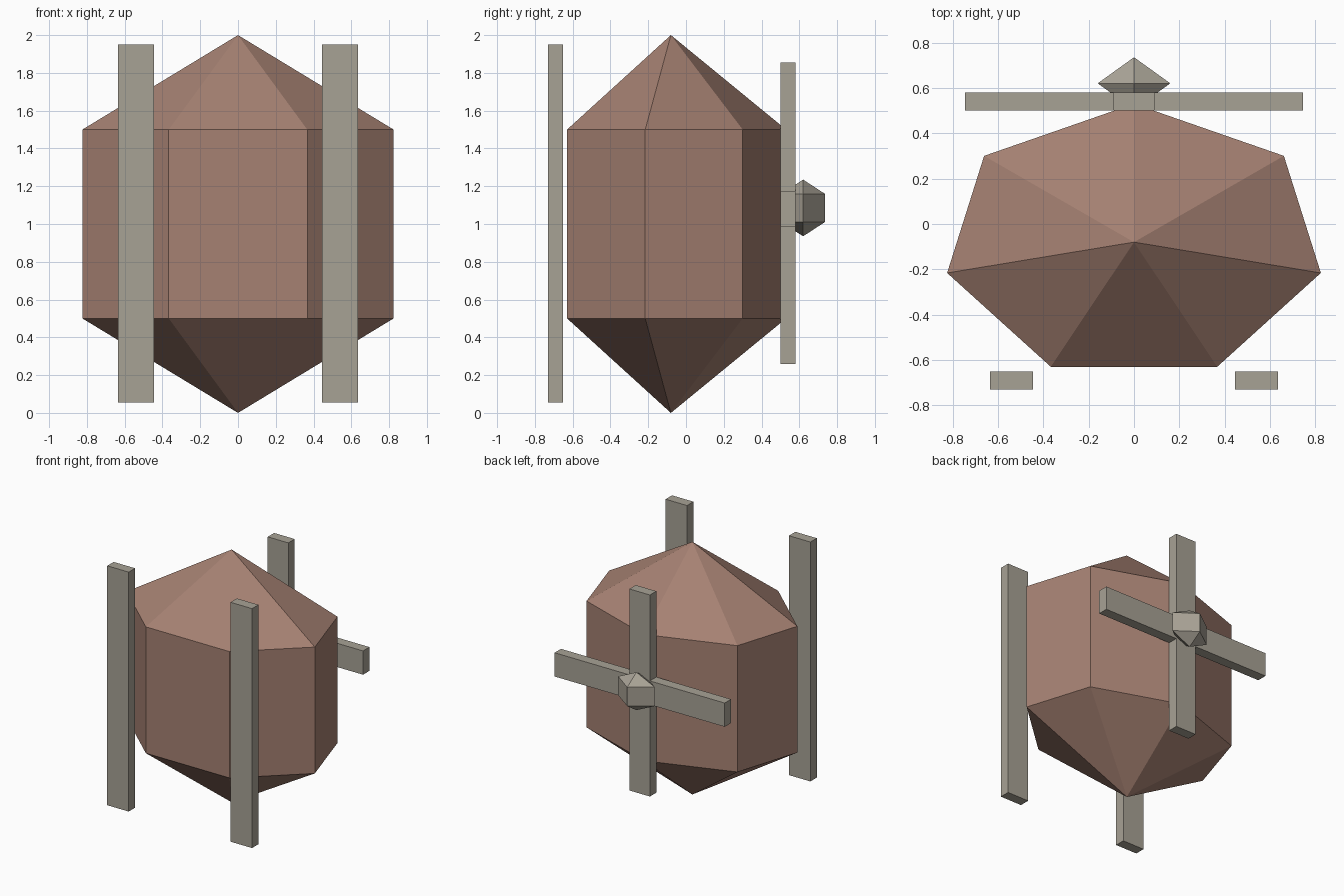
import bpy
import bmesh
from math import sin, cos, tau, pi

if "Cube" in bpy.data.objects:
    bpy.data.objects.remove(bpy.data.objects["Cube"])


def material(name, rgb):
    mat = bpy.data.materials.new(name)
    mat.diffuse_color = (*rgb, 1)
    mat.use_nodes = True
    mat.node_tree.nodes["Principled BSDF"].inputs["Base Color"].default_value = mat.diffuse_color
    return mat


def finish(name, bm, mat):
    bmesh.ops.recalc_face_normals(bm, faces=bm.faces)
    mesh = bpy.data.meshes.new(name)
    bm.to_mesh(mesh)
    bm.free()
    mesh.materials.append(mat)
    obj = bpy.data.objects.new(name, mesh)
    bpy.context.collection.objects.link(obj)
    return obj


def pointed_prism(name, sides, rx, ry, cy, z_levels, mat):
    """Prism with a pyramid on each end; first corner points to +y."""
    bottom, low, high, top = z_levels
    bm = bmesh.new()
    angles = [pi / 2 + tau * i / sides for i in range(sides)]
    lower, upper = [[bm.verts.new((rx * cos(a), cy + ry * sin(a), z)) for a in angles]
                    for z in (low, high)]
    tip_low = bm.verts.new((0, cy, bottom))
    tip_high = bm.verts.new((0, cy, top))
    for i in range(sides):
        j = (i + 1) % sides
        bm.faces.new((lower[i], lower[j], upper[j], upper[i]))
        bm.faces.new((upper[i], upper[j], tip_high))
        bm.faces.new((lower[j], lower[i], tip_low))
    return finish(name, bm, mat)


def bar(name, x, y, z, mat):
    """Box given as (min, max) per axis."""
    bm = bmesh.new()
    bmesh.ops.create_cube(bm, size=1)
    for v in bm.verts:
        v.co = [sum(r) / 2 + c * (r[1] - r[0]) for c, r in zip(v.co, (x, y, z))]
    return finish(name, bm, mat)


brown = material("brown_body", (0.38, 0.22, 0.17))
stone = material("grey_bars", (0.39, 0.36, 0.30))

# Seven-sided body, pointed at both ends
pointed_prism("body", 7, 0.845, 0.61, -0.08, (0, 0.5, 1.5, 2), brown)

# Pair of upright bars at the front
for side, label in ((-1, "left"), (1, "right")):
    bar(f"front_bar_{label}", (side * 0.54 - 0.094, side * 0.54 + 0.094),
        (-0.73, -0.65), (0.055, 1.95), stone)

# Cross at the back
bar("back_upright", (-0.09, 0.09), (0.5, 0.58), (0.26, 1.855), stone)
bar("back_crossbar", (-0.745, 0.745), (0.5, 0.58), (0.987, 1.175), stone)

# Faceted knob in the middle of the cross
pointed_prism("back_knob", 4, 0.16, 0.115, 0.62, (0.935, 1.01, 1.16, 1.235), stone)
